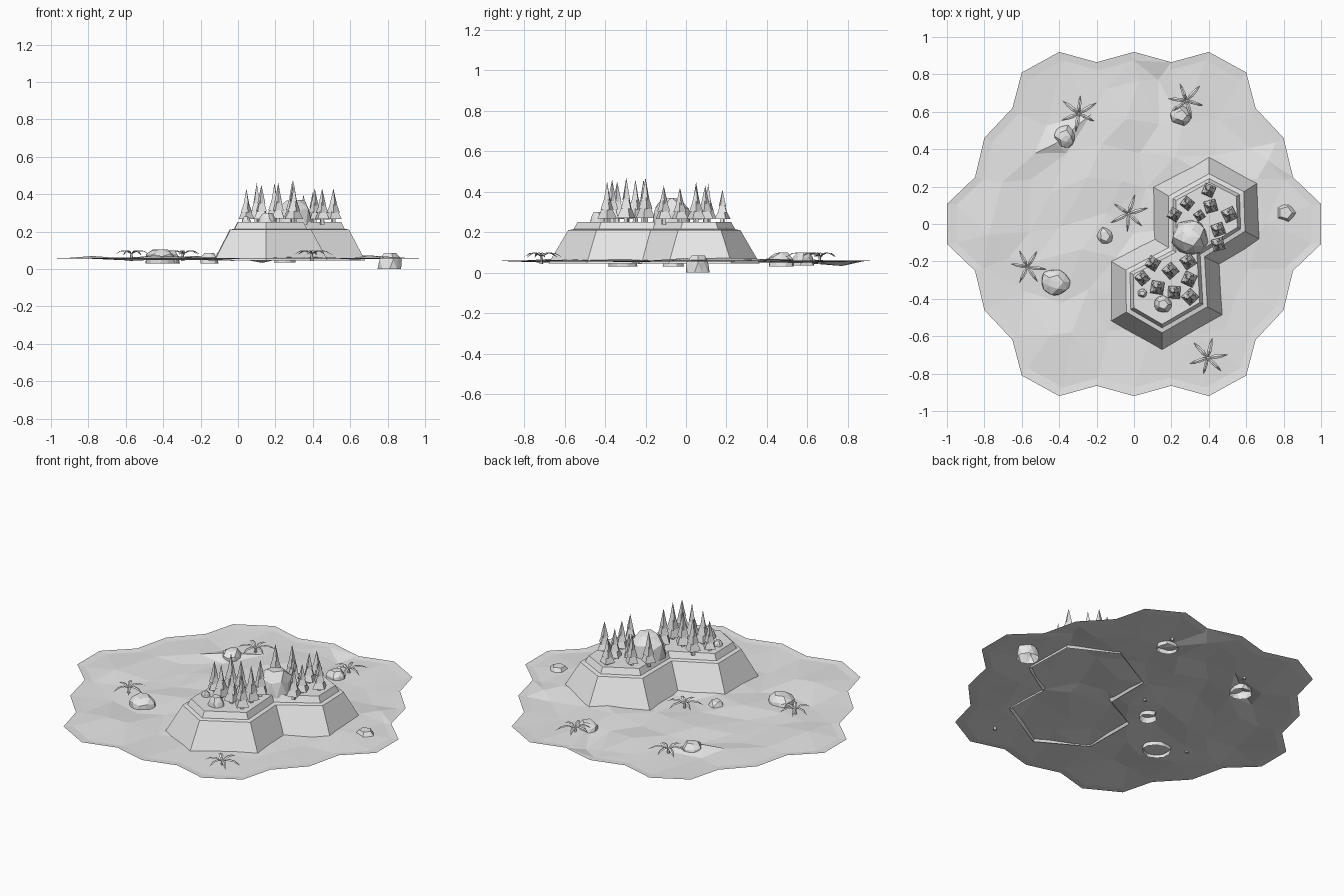
import bpy, bmesh, math, random
from mathutils import Vector, Matrix
from mathutils.geometry import delaunay_2d_cdt

random.seed(7)
cube = bpy.data.objects.get("Cube")
if cube:
    bpy.data.objects.remove(cube, do_unlink=True)

stone = bpy.data.materials.new("pale_grey")
stone.use_nodes = True
stone.diffuse_color = (0.8, 0.8, 0.8, 1)
bsdf = next(n for n in stone.node_tree.nodes if n.type == 'BSDF_PRINCIPLED')
bsdf.inputs["Base Color"].default_value = (0.8, 0.8, 0.8, 1)


def finish(bm, name):
    """Turn a bmesh into a flat shaded object."""
    mesh = bpy.data.meshes.new(name)
    bm.to_mesh(mesh)
    bm.free()
    mesh.materials.append(stone)
    obj = bpy.data.objects.new(name, mesh)
    bpy.context.collection.objects.link(obj)
    return obj


# Ground sheet: a scalloped outline mirrored from one quarter
def make_ground():
    quarter = [(1, .107), (.85, .25), (.8, .46), (.65, .62), (.6, .81), (.4, .92), (.2, .865)]
    half = quarter + [(0, .92)] + [(-x, y) for x, y in reversed(quarter)]
    outline = half + [(x, -y) for x, y in reversed(half)]
    points = [(x, y, .06) for x, y in outline]
    points += [(x * .95, y * .95, .056) for x, y in outline]
    # dips and crests
    points += [(.13, .77, .033), (-.55, .24, .05), (-.42, .43, .078), (-.36, .38, .05)]
    step = .19
    for row in range(-5, 6):
        for col in range(-5, 6):
            x = (col + .5 * (row % 2)) * step + random.uniform(-.06, .06)
            y = row * step + random.uniform(-.06, .06)
            near = any(math.hypot(x - p[0], y - p[1]) < .09 for p in points)
            if math.hypot(x, y) < .8 and not near:
                points.append((x, y, random.uniform(.045, .073)))
    flat = [Vector(p[:2]) for p in points]
    verts, _, faces, source, _, _ = delaunay_2d_cdt(
        flat, [], [list(range(len(outline)))], 1, 1e-5)
    bm = bmesh.new()
    made = [bm.verts.new((v.x, v.y, points[source[i][0]][2] if source[i] else .06))
            for i, v in enumerate(verts)]
    for f in faces:
        face = bm.faces.new([made[i] for i in f])
        face.normal_update()
        if face.normal.z < 0:
            face.normal_flip()
    finish(bm, "ground")


# Two-lobed plateau: one outline inset at each level
def inset(poly, d):
    pts = [Vector(p) for p in poly]
    result = []
    for i, p in enumerate(pts):
        a = (p - pts[i - 1]).normalized()
        b = (pts[(i + 1) % len(pts)] - p).normalized()
        na, nb = Vector((-a.y, a.x)), Vector((-b.y, b.x))
        result.append(p + (na + nb) * d / (1 + na.dot(nb)))
    return result


def make_plateau():
    base = [(.4, .365), (.1, .2), (.1, -.075), (-.13, -.195), (-.125, -.52),
            (.15, -.68), (.48, -.49), (.465, -.22), (.68, -.085), (.67, .225)]
    levels = [(0, .045), (.085, .21), (.108, .215), (.125, .25)]
    bm = bmesh.new()
    rings = [[bm.verts.new((p.x, p.y, z)) for p in inset(base, d)] for d, z in levels]
    n = len(base)
    for low, high in zip(rings, rings[1:]):
        for i in range(n):
            j = (i + 1) % n
            bm.faces.new((low[i], low[j], high[j], high[i]))
    bm.faces.new(rings[-1])
    finish(bm, "plateau")


# Fir: short trunk and twisted, stacked four-sided cones
def make_tree(name, x, y, top, size):
    bm = bmesh.new()
    floor = .248
    height = top - floor
    turn = random.uniform(0, math.pi / 2)

    def cone(z0, z1, r0, r1, angle):
        place = Matrix.Translation((x, y, (z0 + z1) / 2)) @ Matrix.Rotation(angle, 4, 'Z')
        bmesh.ops.create_cone(bm, cap_ends=True, segments=4, radius1=r0, radius2=r1,
                              depth=z1 - z0, matrix=place)
    cone(floor - .01, floor + .03, .014 * size, .012 * size, turn)
    for start, end, radius, twist in ((.1, .6, 1, 0), (.3, .8, .72, .35), (.5, 1, .46, .7)):
        cone(floor + height * start, floor + height * end, .048 * size * radius, 0, turn + twist)
    finish(bm, name)


# Rock: jittered ball left open underneath
def make_rock(name, x, y, low, high, rx, ry):
    bm = bmesh.new()
    bmesh.ops.create_icosphere(bm, subdivisions=2, radius=1)
    bmesh.ops.delete(bm, geom=[v for v in bm.verts if v.co.z < -.3], context='VERTS')
    for v in bm.verts:
        v.co *= random.uniform(.86, 1.06)
        v.co.z = min(v.co.z, .8)
    bottom = min(v.co.z for v in bm.verts)
    tall = max(v.co.z for v in bm.verts) - bottom
    for v in bm.verts:
        v.co = (x + v.co.x * rx, y + v.co.y * ry, low + (v.co.z - bottom) / tall * (high - low))
    bmesh.ops.dissolve_limit(bm, angle_limit=.2, verts=bm.verts[:], edges=bm.edges[:])
    finish(bm, name)


# Palm plant: six arched, folded leaves round a stub
def make_palm(name, x, y):
    bm = bmesh.new()
    bmesh.ops.create_cone(bm, cap_ends=True, segments=5, radius1=.01, radius2=.006, depth=.04,
                          matrix=Matrix.Translation((x, y, .062)))
    spin = random.uniform(0, 1)
    arch = [(0, .003, .08), (.035, .011, .1), (.07, .009, .097), (.105, 0, .075)]
    for k in range(6):
        angle = spin + k * math.tau / 6 + random.uniform(-.15, .15)
        reach = random.uniform(.85, 1.08)
        along = Vector((math.cos(angle), math.sin(angle), 0)) * reach
        across = Vector((-along.y, along.x, 0))
        rows = []
        for r, w, z in arch:
            spine = Vector((x, y, z)) + along * r
            drop = Vector((0, 0, -w * .4))
            rows.append([bm.verts.new(spine + across * w * s + drop * abs(s)) for s in (1, 0, -1)])
        for a, b in zip(rows, rows[1:]):
            for i in (0, 1):
                bm.faces.new((a[i], a[i + 1], b[i + 1], b[i]))
    bmesh.ops.remove_doubles(bm, verts=bm.verts[:], dist=1e-5)
    finish(bm, name)


make_ground()
make_plateau()

trees = [(.4, .18, .41, .9), (.285, .11, .44, .85), (.41, .095, .43, .95), (.51, .05, .43, 1),
         (.35, .045, .4, .7), (.215, .05, .45, .9), (.45, -.03, .42, .95), (.45, -.11, .43, .95),
         (.1, -.21, .46, .95), (.29, -.2, .47, 1), (.195, -.25, .46, 1), (.295, -.295, .47, 1),
         (.045, -.29, .43, .9), (.125, -.34, .45, 1), (.215, -.365, .46, .95), (.3, -.39, .45, 1)]
for i, t in enumerate(trees):
    make_tree(f"fir_tree_{i + 1}", *t)

rocks = [(-.37, .47, .03, .1, .062, .07), (.25, .58, .035, .1, .06, .06),
         (-.155, -.065, .03, .085, .053, .055), (-.42, -.31, .03, .105, .085, .08),
         (.81, .06, 0, .085, .07, .065), (.3, -.07, .235, .37, .105, .095),
         (.155, -.43, .24, .3, .05, .05), (.045, -.37, .24, .28, .028, .025)]
for i, r in enumerate(rocks):
    make_rock(f"rock_{i + 1}", *r)

palms = [(-.295, .59), (.28, .66), (-.03, .055), (-.57, -.23), (.395, -.715)]
for i, p in enumerate(palms):
    make_palm(f"palm_plant_{i + 1}", *p)
